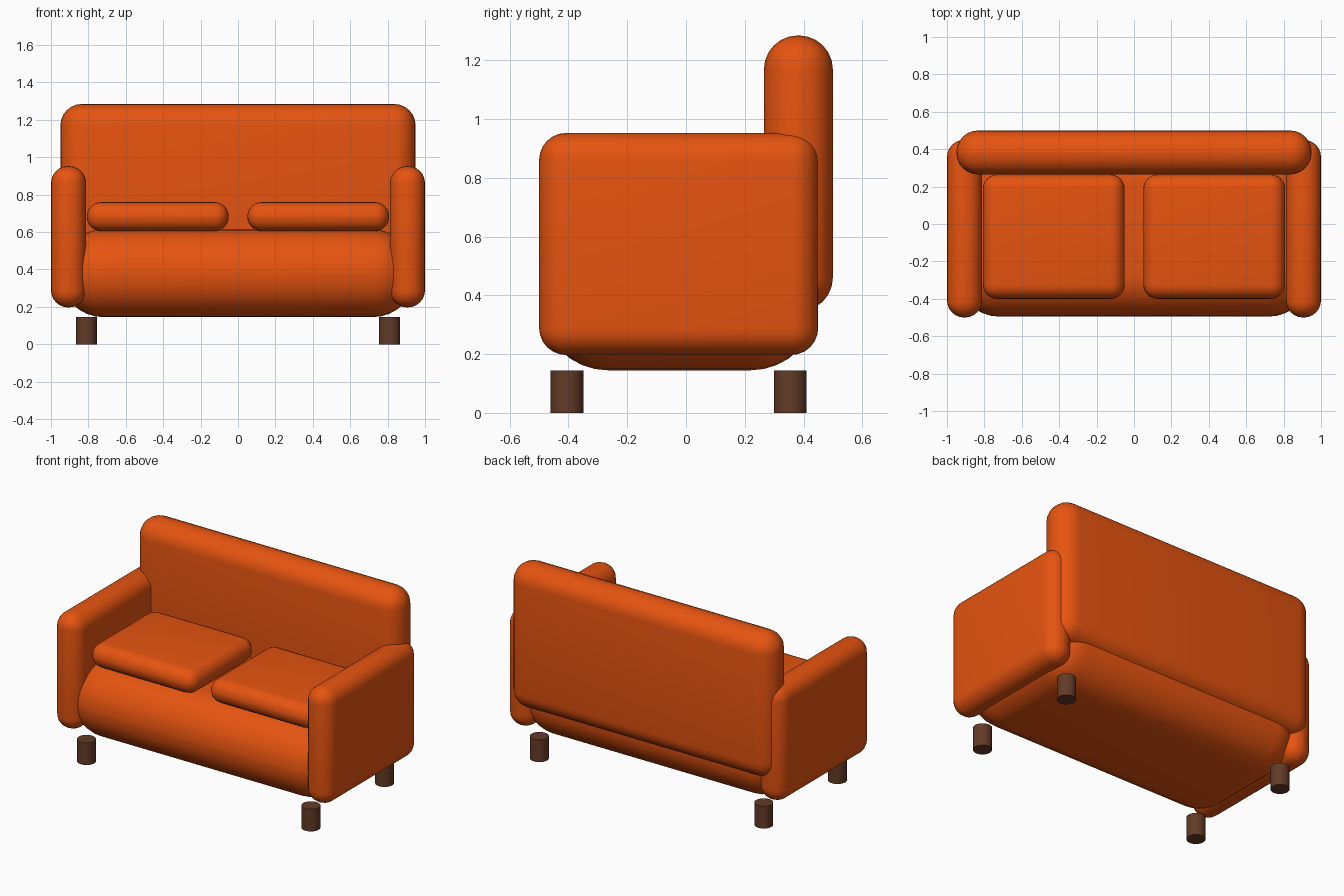
import bpy
import math

default = bpy.data.objects.get("Cube")
if default:
    bpy.data.objects.remove(default, do_unlink=True)


def make_material(name, color):
    mat = bpy.data.materials.new(name)
    mat.use_nodes = True
    mat.diffuse_color = color
    mat.node_tree.nodes["Principled BSDF"].inputs["Base Color"].default_value = color
    return mat


orange = make_material("orange fabric", (0.79, 0.088, 0.005, 1))
brown = make_material("dark brown wood", (0.125, 0.043, 0.02, 1))


def finish(obj, name, mat):
    obj.name = name
    obj.data.name = name
    obj.data.materials.append(mat)
    bpy.ops.object.shade_smooth_by_angle(angle=math.radians(35))


def padded_box(name, low, high, radius, segments=6):
    """Upholstered block between two corners, with rounded edges."""
    centre = [(a + b) / 2 for a, b in zip(low, high)]
    size = [b - a for a, b in zip(low, high)]
    bpy.ops.mesh.primitive_cube_add(size=1, location=centre)
    obj = bpy.context.object
    obj.scale = size
    bpy.ops.object.transform_apply(location=False, rotation=False, scale=True)
    bevel = obj.modifiers.new("Rounded edges", "BEVEL")
    bevel.width = radius
    bevel.segments = segments
    bevel.limit_method = "NONE"
    bpy.ops.object.modifier_apply(modifier=bevel.name)
    finish(obj, name, orange)
    return obj


# Seat base and backrest
padded_box("seat_base", (-0.95, -0.495, 0.145), (0.95, 0.45, 0.615), 0.23, 8)
padded_box("backrest", (-0.95, 0.265, 0.345), (0.95, 0.5, 1.285), 0.116)

for side, label in ((1, "left"), (-1, "right")):
    # Armrest
    xs = sorted((side * 0.812, side * 1.0))
    padded_box(label + "_armrest", (xs[0], -0.5, 0.197), (xs[1], 0.45, 0.953), 0.092)

    # Seat cushion
    xs = sorted((side * 0.05, side * 0.808))
    padded_box(label + "_cushion", (xs[0], -0.4, 0.605), (xs[1], 0.265, 0.76), 0.076)

    # Legs
    for y, end in ((-0.405, "front"), (0.355, "back")):
        bpy.ops.mesh.primitive_cylinder_add(
            vertices=32, radius=0.056, depth=0.145, location=(side * 0.81, y, 0.0725))
        finish(bpy.context.object, f"{end}_{label}_leg", brown)
